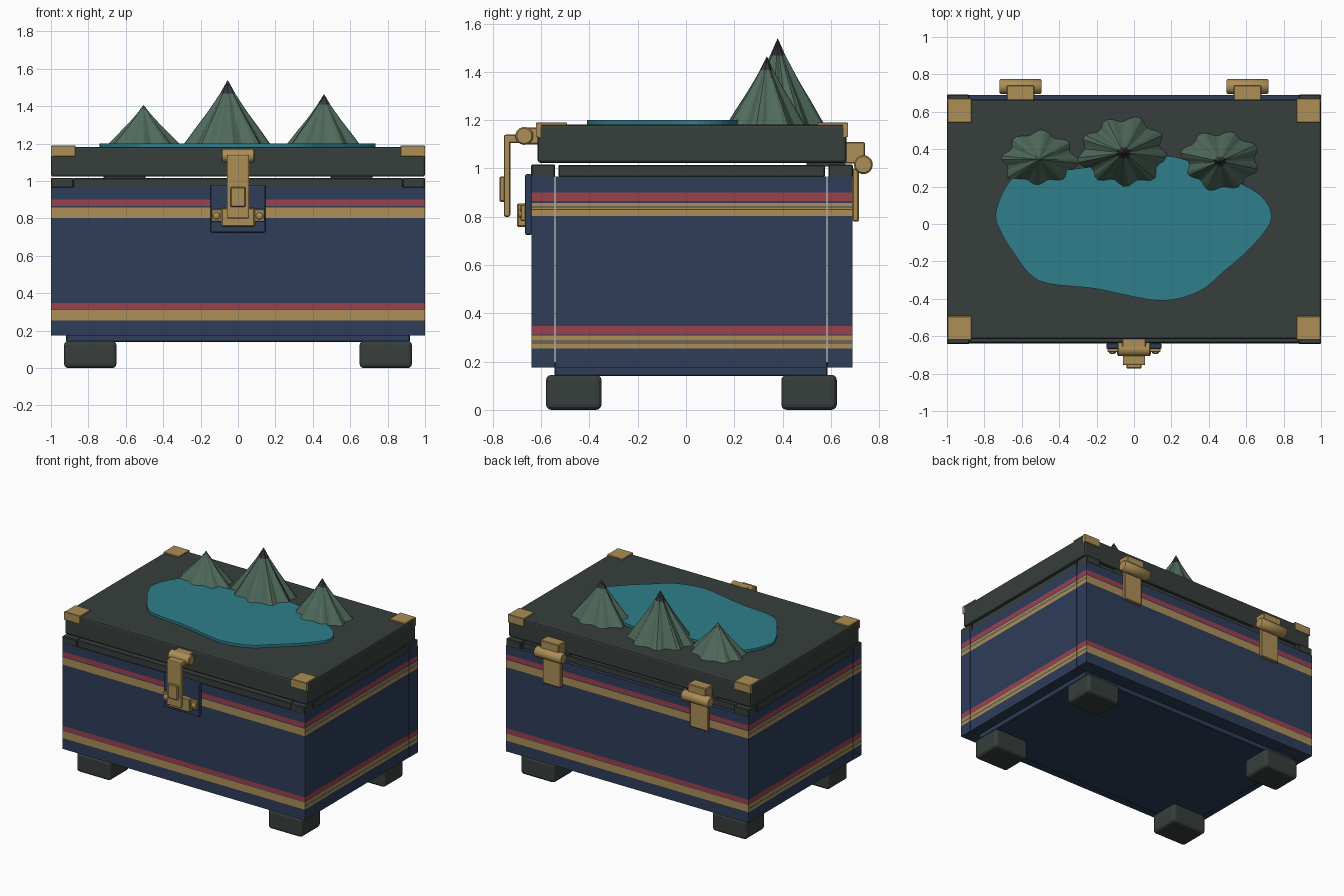
import bpy, bmesh, math
from mathutils import Vector

if "Cube" in bpy.data.objects:
    bpy.data.objects.remove(bpy.data.objects["Cube"])


def material(name, r, g, b):
    m = bpy.data.materials.new(name)
    lin = [((c / 255 + 0.055) / 1.055) ** 2.4 for c in (r, g, b)]
    m.diffuse_color = (*lin, 1)
    m.use_nodes = True
    m.node_tree.nodes["Principled BSDF"].inputs["Base Color"].default_value = m.diffuse_color
    return m


NAVY = material("navy", 46, 61, 89)
RED = material("red", 154, 65, 79)
GOLD = material("gold", 172, 142, 86)
DARK = material("charcoal", 55, 62, 60)
TEAL = material("teal", 46, 126, 139)
GREEN = material("mountain green", 80, 107, 92)
PEAK = material("peak grey", 56, 58, 63)


def finish(name, bm, *mats):
    bmesh.ops.recalc_face_normals(bm, faces=bm.faces)
    me = bpy.data.meshes.new(name)
    bm.to_mesh(me)
    bm.free()
    ob = bpy.data.objects.new(name, me)
    bpy.context.collection.objects.link(ob)
    for m in mats:
        me.materials.append(m)
    return ob


def box_mesh(x, y, z):
    bm = bmesh.new()
    bmesh.ops.create_cube(bm, size=1)
    for v in bm.verts:
        v.co = [(r[0] + r[1]) / 2 + c * (r[1] - r[0]) for r, c in zip((x, y, z), v.co)]
    return bm


def box(name, x, y, z, mat, bevel=0.0, segs=2):
    ob = finish(name, box_mesh(x, y, z), mat)
    if bevel:
        mod = ob.modifiers.new("bevel", "BEVEL")
        mod.width, mod.segments = bevel, segs
    return ob


def rod(name, x, y, z, radius, mat):
    bm = bmesh.new()
    bmesh.ops.create_cone(bm, cap_ends=True, segments=24, radius1=radius,
                          radius2=radius, depth=x[1] - x[0])
    for v in bm.verts:
        v.co = Vector((v.co.z + (x[0] + x[1]) / 2, v.co.x + y, v.co.y + z))
    for f in bm.faces:
        f.smooth = len(f.verts) == 4
    ob = finish(name, bm, mat)
    mod = ob.modifiers.new("bevel", "BEVEL")
    mod.width, mod.segments = 0.006, 1
    return ob


def span(s, a, b):
    return tuple(sorted((s * a, s * b)))


# Striped walls: height bands as (low, high)
REDS = [(0.312, 0.347), (0.865, 0.90)]
GOLDS = [(0.255, 0.309), (0.803, 0.858)]
PINLINES = [(0.275, 0.279), (0.284, 0.288), (0.829, 0.833), (0.839, 0.843)]


def wall(name, x, y):
    bm = box_mesh(x, y, (0.175, 0.967))
    for h in sorted({h for band in REDS + GOLDS + PINLINES for h in band}):
        bmesh.ops.bisect_plane(bm, geom=bm.verts[:] + bm.edges[:] + bm.faces[:],
                               plane_co=(0, 0, h), plane_no=(0, 0, 1))
    bm.normal_update()
    for f in bm.faces:
        h = f.calc_center_median().z
        inside = lambda bands: any(a < h < b for a, b in bands)
        if inside(REDS):
            f.material_index = 1
        elif inside(GOLDS) and not (abs(f.normal.x) > 0.5 and inside(PINLINES)):
            f.material_index = 2
    finish(name, bm, NAVY, RED, GOLD)


wall("front_wall", (-1, 1), (-0.64, -0.545))
wall("back_wall", (-1, 1), (0.587, 0.69))
for s, side in ((-1, "left"), (1, "right")):
    wall(side + "_wall", span(s, 0.90, 0.998), (-0.541, 0.583))
box("base_plate", (-0.92, 0.92), (-0.545, 0.587), (0.14, 0.2), NAVY, 0.005, 1)

# Rim around the opening
box("front_rim", (-0.88, 0.88), (-0.635, -0.55), (0.965, 1.015), DARK, 0.004, 1)
box("back_rim", (-0.88, 0.88), (0.60, 0.665), (0.965, 1.012), DARK, 0.004, 1)
for s, side in ((-1, "left"), (1, "right")):
    box(side + "_rim", span(s, 0.90, 0.993), (-0.528, 0.575), (0.965, 1.015), DARK, 0.004, 1)
    for y, end in (((-0.642, -0.542), "front"), ((0.59, 0.692), "back")):
        box(f"{end}_{side}_rim_corner", span(s, 0.88, 1.0), y, (0.962, 1.017), DARK, 0.005, 1)
    # Feet
    for y, end in (((-0.58, -0.35), "front"), ((0.395, 0.625), "back")):
        box(f"{end}_{side}_foot", span(s, 0.65, 0.93), y, (0, 0.145), DARK, 0.022, 3)

# Lid with metal corner caps
box("lid", (-1, 1), (-0.615, 0.665), (1.023, 1.182), DARK, 0.012, 2)
for s, side in ((-1, "left"), (1, "right")):
    x = span(s, 0.868, 0.997)
    for e, y, end in ((-1, -0.621, "front"), (1, 0.671, "back")):
        inner = y - e * 0.128
        box(f"{end}_{side}_cap_top", x, sorted((y, inner)), (1.178, 1.191), GOLD, 0.003, 1)
        box(f"{end}_{side}_cap_face", x, sorted((y, y - e * 0.012)), (1.13, 1.188), GOLD, 0.003, 1)
        box(f"{end}_{side}_cap_side", span(s, 0.99, 1.0), sorted((y, y - e * 0.02)),
            (1.13, 1.188), GOLD)

    # Back hinges
    c = s * 0.607
    box(side + "_hinge_spacer", (c - 0.11, c + 0.11), (0.5, 0.66), (1.008, 1.03), DARK)
    box(side + "_hinge_upper_leaf", (c - 0.075, c + 0.075), (0.66, 0.742), (1.02, 1.11), GOLD, 0.005, 1)
    box(side + "_hinge_lower_leaf", (c - 0.075, c + 0.075), (0.69, 0.716), (0.78, 1.0), GOLD, 0.005, 1)
    rod(side + "_hinge_knuckle", (c - 0.112, c + 0.112), 0.735, 1.016, 0.039, GOLD)

# Front latch
box("latch_plate", (-0.148, 0.148), (-0.667, -0.638), (0.725, 0.977), NAVY, 0.008)
box("latch_lid_mount", (-0.065, 0.065), (-0.67, -0.61), (1.10, 1.17), GOLD, 0.005, 1)
rod("latch_pivot", (-0.088, 0.088), -0.67, 1.135, 0.037, GOLD)
box("latch_arm_top", (-0.06, 0.06), (-0.755, -0.68), (1.105, 1.14), GOLD, 0.008)
box("latch_arm", (-0.06, 0.06), (-0.755, -0.728), (0.80, 1.13), GOLD, 0.008)
box("latch_thumb_pad", (-0.041, 0.041), (-0.773, -0.75), (0.862, 0.967), GOLD, 0.005, 1)
box("latch_keeper", (-0.09, 0.09), (-0.70, -0.66), (0.757, 0.855), GOLD, 0.006, 1)
for s, side in ((-1, "left"), (1, "right")):
    box(side + "_keeper_ear", span(s, 0.08, 0.142), (-0.685, -0.66), (0.783, 0.85), GOLD, 0.004, 1)
    bm = bmesh.new()
    bmesh.ops.create_uvsphere(bm, u_segments=12, v_segments=8, radius=0.02)
    for v in bm.verts:
        v.co = Vector((v.co.x + s * 0.115, v.co.y * 0.6 - 0.684, v.co.z + 0.813))
    finish(side + "_keeper_screw", bm, GOLD)

# Lake: smooth closed outline through a few shore points
SHORE = [(-.74, .05), (-.69, .19), (-.61, .265), (-.4, .285), (-.2, .31), (-.02, .34),
         (.14, .365), (.27, .345), (.38, .29), (.55, .225), (.68, .15), (.735, .05),
         (.70, -.04), (.59, -.16), (.485, -.25), (.35, -.36), (.165, -.41), (-.02, -.385),
         (-.21, -.345), (-.45, -.32), (-.555, -.27), (-.65, -.145), (-.705, -.055)]
bm = bmesh.new()
loop = []
n = len(SHORE)
for i in range(n):
    p0, p1, p2, p3 = (Vector(SHORE[(i + k - 1) % n]) for k in range(4))
    for t in (0, 0.25, 0.5, 0.75):
        p = 0.5 * (2 * p1 + (p2 - p0) * t + (2 * p0 - 5 * p1 + 4 * p2 - p3) * t * t
                   + (3 * p1 - p0 - 3 * p2 + p3) * t ** 3)
        loop.append(bm.verts.new((p.x, p.y, 1.178)))
face = bm.faces.new(loop)
top = bmesh.ops.extrude_face_region(bm, geom=[face])["geom"]
for v in top:
    if isinstance(v, bmesh.types.BMVert):
        v.co.z = 1.201
finish("lake", bm, TEAL)


# Mountains: ridged cones, narrowing in a slightly hollow slope
def mountain(name, cx, cy, rx, ry, peak, lobes, phase, cap):
    segs, base = 48, 1.178
    rings = [(0, 1), (0.12, 0.87), (0.3, 0.68), (0.5, 0.46), (0.67, 0.29), (0.8, 0.165), (0.91, 0.075)]
    bm = bmesh.new()
    grid = []
    for h, r in rings:
        row = []
        for i in range(segs):
            a = 2 * math.pi * i / segs
            ridge = 0.93 + 0.085 * math.cos(lobes * a + phase) + 0.035 * math.cos(3 * a + 2 * phase)
            row.append(bm.verts.new((cx + rx * r * ridge * math.cos(a),
                                     cy + ry * r * ridge * math.sin(a),
                                     base + h * (peak - base))))
        grid.append(row)
    tip = bm.verts.new((cx, cy, peak))
    bm.faces.new(grid[0])
    for i in range(segs):
        j = (i + 1) % segs
        for lo, hi in zip(grid, grid[1:]):
            bm.faces.new((lo[i], lo[j], hi[j], hi[i]))
        bm.faces.new((grid[-1][i], grid[-1][j], tip))
    for f in bm.faces:
        f.material_index = int(f.calc_center_median().z > cap)
    finish(name, bm, GREEN, PEAK)


mountain("left_mountain", -0.505, 0.345, 0.21, 0.155, 1.407, 8, 0.6, 2)
mountain("middle_mountain", -0.055, 0.38, 0.245, 0.195, 1.54, 9, 1.2, 1.465)
mountain("right_mountain", 0.46, 0.335, 0.215, 0.17, 1.465, 8, 2.4, 1.405)

# Centre the depth of the whole model
for ob in bpy.data.objects:
    ob.location.y = 0.0
